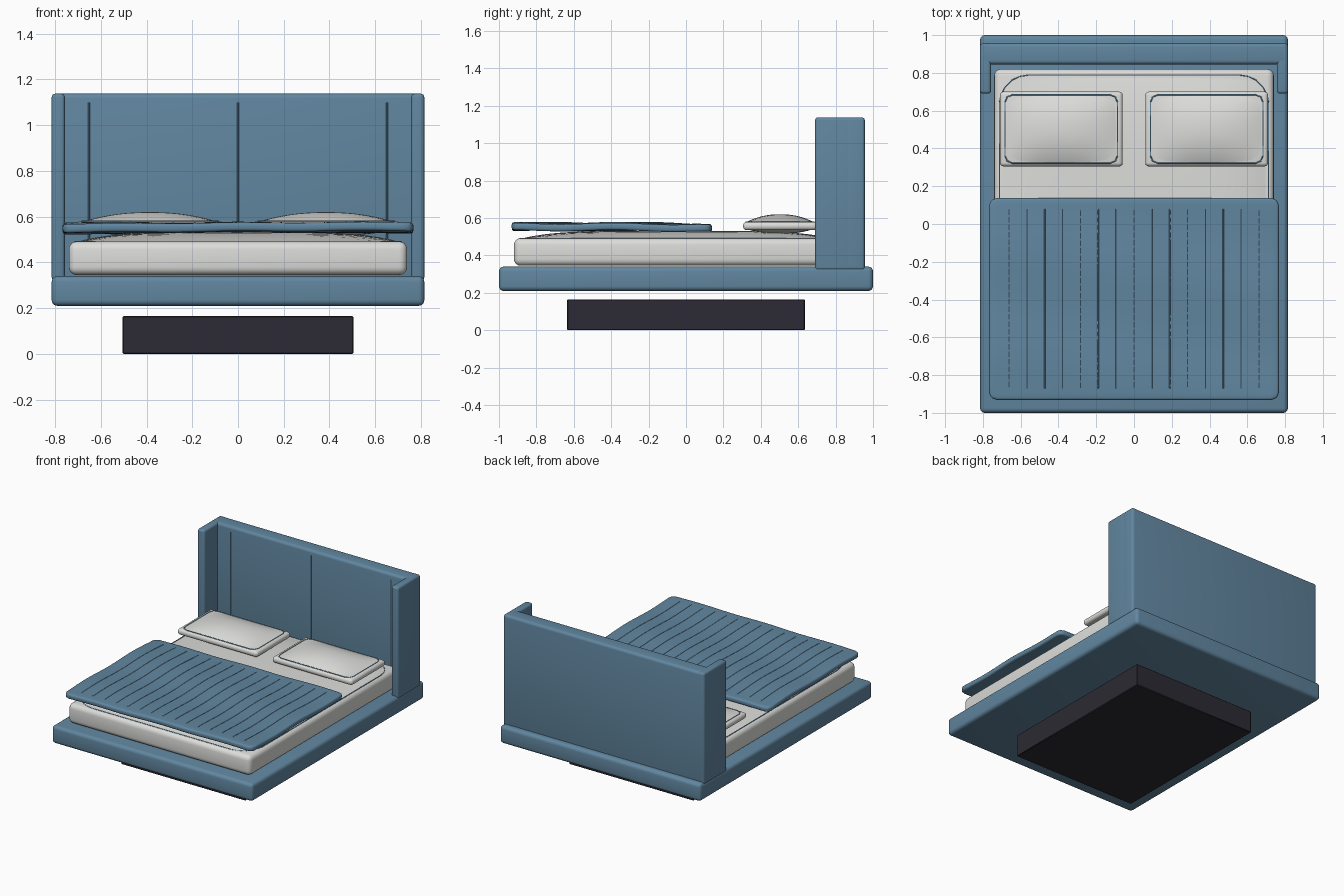
import bpy, bmesh, math
from mathutils import Vector

cube = bpy.data.objects.get("Cube")
if cube:
    bpy.data.objects.remove(cube, do_unlink=True)


def material(name, rgb):
    m = bpy.data.materials.new(name)
    m.use_nodes = True
    m.diffuse_color = (*rgb, 1)
    m.node_tree.nodes["Principled BSDF"].inputs["Base Color"].default_value = (*rgb, 1)
    return m


BLUE = material("blue fabric", (0.12, 0.24, 0.35))
WHITE = material("white linen", (0.72, 0.72, 0.70))
DARK = material("dark plinth", (0.025, 0.023, 0.033))


def finish(name, bm, mat, smooth=True):
    bmesh.ops.recalc_face_normals(bm, faces=bm.faces)
    me = bpy.data.meshes.new(name)
    bm.to_mesh(me)
    bm.free()
    ob = bpy.data.objects.new(name, me)
    bpy.context.collection.objects.link(ob)
    me.materials.append(mat)
    if smooth:
        bpy.ops.object.select_all(action='DESELECT')
        ob.select_set(True)
        bpy.context.view_layer.objects.active = ob
        bpy.ops.object.shade_smooth_by_angle(angle=math.radians(40))
    return ob


def box(name, lo, hi, mat, bevel, segments=4):
    lo, hi = Vector(lo), Vector(hi)
    bm = bmesh.new()
    bmesh.ops.create_cube(bm, size=1)
    for v in bm.verts:
        v.co = (lo + hi) / 2 + v.co * (hi - lo)
    bmesh.ops.bevel(bm, geom=bm.edges[:], offset=bevel, segments=segments,
                    profile=0.5, affect='EDGES')
    return finish(name, bm, mat)


def sheet(name, centre, hx, hy, radius, height, mat, nx=32, ny=24):
    """Rounded rectangular grid whose height follows a function of u, v in -1..1."""
    bm = bmesh.new()
    bmesh.ops.create_grid(bm, x_segments=nx, y_segments=ny, size=1)
    for v in bm.verts:
        u, w = v.co.x, v.co.y
        x, y = u * hx, w * hy
        cx = math.copysign(hx - radius, x)
        cy = math.copysign(hy - radius, y)
        if abs(x) > abs(cx) and abs(y) > abs(cy):
            d = Vector((x - cx, y - cy))
            # square corner mapped onto a quarter disc
            d = d.normalized() * max(abs(d.x), abs(d.y))
            x, y = cx + d.x, cy + d.y
        v.co = (centre[0] + x, centre[1] + y, centre[2] + height(u, w))
    return finish(name, bm, mat)


def cord(name, points, radius, mat, closed=False):
    cu = bpy.data.curves.new(name, 'CURVE')
    cu.dimensions = '3D'
    cu.bevel_depth = radius
    cu.bevel_resolution = 1
    sp = cu.splines.new('POLY')
    sp.points.add(len(points) - 1)
    for p, co in zip(sp.points, points):
        p.co = (*co, 1)
    sp.use_cyclic_u = closed
    cu.materials.append(mat)
    ob = bpy.data.objects.new(name, cu)
    bpy.context.collection.objects.link(ob)
    return ob


def rounded_loop(cx, cy, z, hx, hy, r, steps=5):
    pts = []
    for q, (sx, sy) in enumerate(((1, 1), (-1, 1), (-1, -1), (1, -1))):
        for i in range(steps + 1):
            a = (q + i / steps) * math.pi / 2
            pts.append((cx + sx * (hx - r) + r * math.cos(a),
                        cy + sy * (hy - r) + r * math.sin(a), z))
    return pts


def dome(h, power):
    return lambda u, v: h * (1 - abs(u) ** power) * (1 - abs(v) ** power)


# Plinth and platform
box("plinth", (-0.505, -0.635, 0), (0.505, 0.635, 0.165), DARK, 0.004, 1)
box("platform", (-0.815, -1, 0.21), (0.815, 1, 0.34), BLUE, 0.025)

# Headboard with side wings and upright seams
box("headboard", (-0.815, 0.845, 0.32), (0.815, 0.957, 1.138), BLUE, 0.02)
for side, label in ((1, "left"), (-1, "right")):
    xs = sorted((side * 0.757, side * 0.815))
    box(label + "_wing", (xs[0], 0.69, 0.32), (xs[1], 0.956, 1.138), BLUE, 0.016)
for i, x in enumerate((-0.652, 0, 0.652)):
    cord(f"headboard_seam_{i + 1}", [(x, 0.845, 0.42), (x, 0.845, 1.1)], 0.004, BLUE)

# Mattress with a padded top and piping
box("mattress", (-0.74, -0.92, 0.345), (0.74, 0.82, 0.492), WHITE, 0.035)
sheet("mattress_topper", (0, -0.05, 0.487), 0.715, 0.845, 0.14, dome(0.044, 5), WHITE)
cord("mattress_piping", rounded_loop(0, -0.05, 0.49, 0.712, 0.838, 0.15), 0.004, BLUE, True)

# Pillows: rounded rim, domed top and belly, fine piping
for side, label in ((1, "left"), (-1, "right")):
    cx, cy = side * 0.385, 0.503
    sheet(label + "_pillow_top", (cx, cy, 0.575), 0.305, 0.187, 0.04, dome(0.045, 2.2), WHITE, 20, 16)
    sheet(label + "_pillow_belly", (cx, cy, 0.543), 0.305, 0.187, 0.04, dome(-0.028, 2.2), WHITE, 20, 16)
    box(label + "_pillow_rim", (cx - 0.325, cy - 0.198, 0.535), (cx + 0.325, cy + 0.198, 0.58),
        WHITE, 0.02)
    cord(label + "_pillow_piping", rounded_loop(cx, cy, 0.579, 0.298, 0.181, 0.04, 2),
         0.004, BLUE, True)

# Blanket: gently rolling quilt
BX, BY, BC, BZ = 0.767, 0.535, -0.397, 0.572


def ripple(u, v):
    roll = 0.004 * math.sin(6 * v + 1.5 * u) + 0.002 * math.cos(9 * u)
    return roll - 0.008 * max(0, v) ** 2


blanket = sheet("blanket", (0, BC, BZ), BX, BY, 0.035, ripple, BLUE, 36, 28)
solid = blanket.modifiers.new("thickness", 'SOLIDIFY')
solid.thickness = 0.038
solid.offset = -1
soft = blanket.modifiers.new("soft edge", 'BEVEL')
soft.width = 0.013
soft.segments = 3
soft.limit_method = 'ANGLE'
soft.angle_limit = math.radians(50)

# Quilting lines along the blanket
for k in range(-7, 8):
    x = k * 0.0945
    path = []
    for i in range(25):
        v = -0.885 + 1.775 * i / 24
        path.append((x, BC + v * BY, BZ - 0.001 + ripple(x / BX, v)))
    cord(f"blanket_stitch_{k + 8}", path, 0.0035, BLUE)
